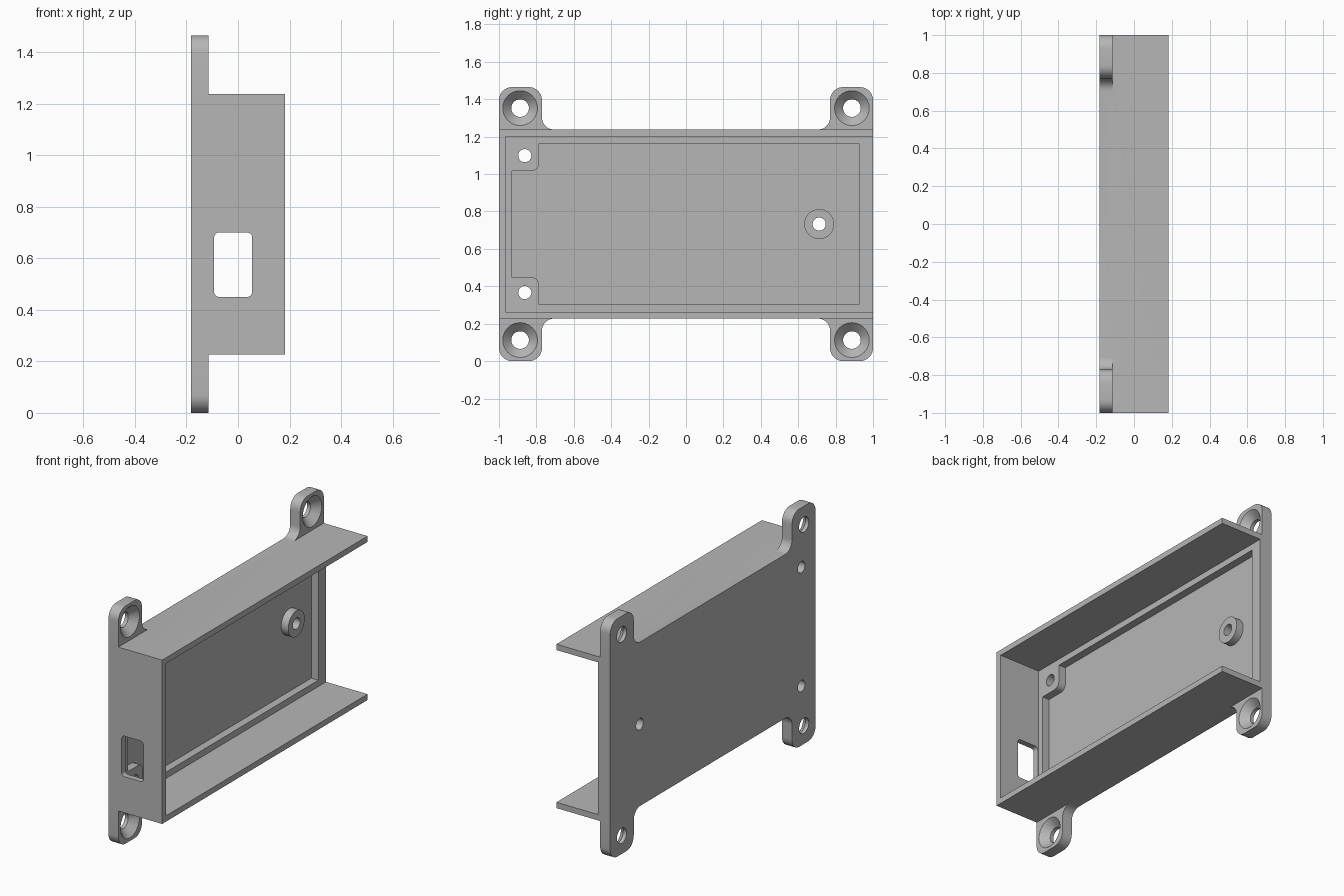
import bpy, bmesh, math
from mathutils import Vector

cube = bpy.data.objects.get("Cube")
if cube:
    bpy.data.objects.remove(cube, do_unlink=True)

grey = bpy.data.materials.new("light grey plastic")
grey.use_nodes = True
COLOUR = (0.47, 0.47, 0.47, 1)
grey.diffuse_color = COLOUR
grey.node_tree.nodes["Principled BSDF"].inputs["Base Color"].default_value = COLOUR

# Main levels along x and z
BACK, TAB, FLOOR, LEDGE, RIM = -0.183, -0.115, -0.148, -0.10, 0.183
MID, HALF = 0.7325, 0.7325          # centre height, half height with tabs
WALL = 0.505                        # half height of the box
T = 0.036                           # wall thickness


def arc(cu, cv, r, a0, a1, n=8):
    """Points of an arc between two angles in degrees."""
    angles = [math.radians(a0 + (a1 - a0) * i / n) for i in range(n + 1)]
    return [(cu + r * math.cos(a), cv + r * math.sin(a)) for a in angles]


def rect(u0, u1, v0, v1):
    return [(u0, v0), (u1, v0), (u1, v1), (u0, v1)]


def finish(name, bm):
    bmesh.ops.recalc_face_normals(bm, faces=bm.faces)
    mesh = bpy.data.meshes.new(name)
    bm.to_mesh(mesh)
    bm.free()
    mesh.materials.append(grey)
    ob = bpy.data.objects.new(name, mesh)
    bpy.context.collection.objects.link(ob)
    return ob


def prism(name, profile, d0, d1, axis="x"):
    """Extrude a (y, z) profile along x, or an (x, z) profile along y."""
    bm = bmesh.new()
    place = (lambda u, v: (d0, u, v)) if axis == "x" else (lambda u, v: (u, d0, v))
    face = bm.faces.new([bm.verts.new(place(u, v)) for u, v in profile])
    out = bmesh.ops.extrude_face_region(bm, geom=[face])["geom"]
    step = Vector((d1 - d0, 0, 0) if axis == "x" else (0, d1 - d0, 0))
    bmesh.ops.translate(bm, vec=step,
                        verts=[e for e in out if isinstance(e, bmesh.types.BMVert)])
    return finish(name, bm)


def cone(name, y, z, x0, x1, r0, r1, n=40):
    """Round solid along x with its own radius at each end."""
    bm = bmesh.new()
    rings = [[bm.verts.new((x, y + r * math.cos(math.tau * i / n),
                            z + r * math.sin(math.tau * i / n))) for i in range(n)]
             for x, r in ((x0, r0), (x1, r1))]
    for ring in rings:
        bm.faces.new(ring)
    for i in range(n):
        j = (i + 1) % n
        bm.faces.new((rings[0][i], rings[0][j], rings[1][j], rings[1][i]))
    return finish(name, bm)


def combine(target, tool, operation="DIFFERENCE"):
    """Apply a boolean and throw the tool away."""
    mod = target.modifiers.new("boolean", "BOOLEAN")
    mod.operation, mod.object, mod.solver = operation, tool, "EXACT"
    bpy.ops.object.select_all(action="DESELECT")
    bpy.context.view_layer.objects.active = target
    target.select_set(True)
    bpy.ops.object.modifier_apply(modifier=mod.name)
    bpy.data.objects.remove(tool, do_unlink=True)


# Back plate with four rounded, filleted tabs: one quarter, mirrored
quarter = (arc(0.705, WALL + 0.065, 0.065, -90, 0)
           + arc(0.84, HALF - 0.07, 0.07, 180, 90)
           + arc(0.93, HALF - 0.07, 0.07, 90, 0))
outline = (quarter
           + [(y, -z) for y, z in reversed(quarter)]
           + [(-y, -z) for y, z in quarter]
           + [(-y, z) for y, z in reversed(quarter)])
enclosure = prism("enclosure", [(y, z + MID) for y, z in outline], BACK, TAB)

# Box body, hollowed and open at the rear end
body = prism("body", rect(-1, 1, MID - WALL, MID + WALL), BACK, RIM)
combine(enclosure, body, "UNION")
combine(enclosure, prism("cavity", rect(-1 + T, 1.2, MID - WALL + T, MID + WALL - T),
                         LEDGE, 0.5))

# Sunken floor that leaves a ledge and two corner pads
upper = [(0.925, 0.43), (-0.785, 0.43)] + arc(-0.825, 0.325, 0.04, 0, -90) + [(-0.93, 0.285)]
recess = upper + [(y, -z) for y, z in reversed(upper)]
combine(enclosure, prism("recess", [(y, z + MID) for y, z in recess], FLOOR, 0.0))

# Rounded port opening in the front wall
port = (arc(0.035, 0.68, 0.02, 0, 90) + arc(-0.073, 0.68, 0.02, 90, 180)
        + arc(-0.073, 0.47, 0.02, 180, 270) + arc(0.035, 0.47, 0.02, 270, 360))
combine(enclosure, prism("port", port, -1.1, -0.95, "y"))

# Countersunk tab holes and pad screw holes
for side in (-1, 1):
    z = MID + side * 0.62
    for y in (-0.887, 0.887):
        combine(enclosure, cone("hole", y, z, -0.3, 0.0, 0.047, 0.047))
        combine(enclosure, cone("countersink", y, z, -0.160, TAB + 0.005, 0.047, 0.098))
    combine(enclosure, cone("hole", -0.862, MID + side * 0.366, -0.3, 0.0, 0.035, 0.035))

# Standoff on the floor, drilled through with the plate
standoff = cone("standoff", 0.712, MID, FLOOR - 0.003, LEDGE, 0.08, 0.08)
for part in (enclosure, standoff):
    combine(part, cone("hole", 0.712, MID, -0.3, 0.0, 0.035, 0.035))

# Smooth the round walls, keep the edges sharp
for part in (enclosure, standoff):
    bpy.ops.object.select_all(action="DESELECT")
    bpy.context.view_layer.objects.active = part
    part.select_set(True)
    bpy.ops.object.shade_smooth_by_angle(angle=math.radians(30))
